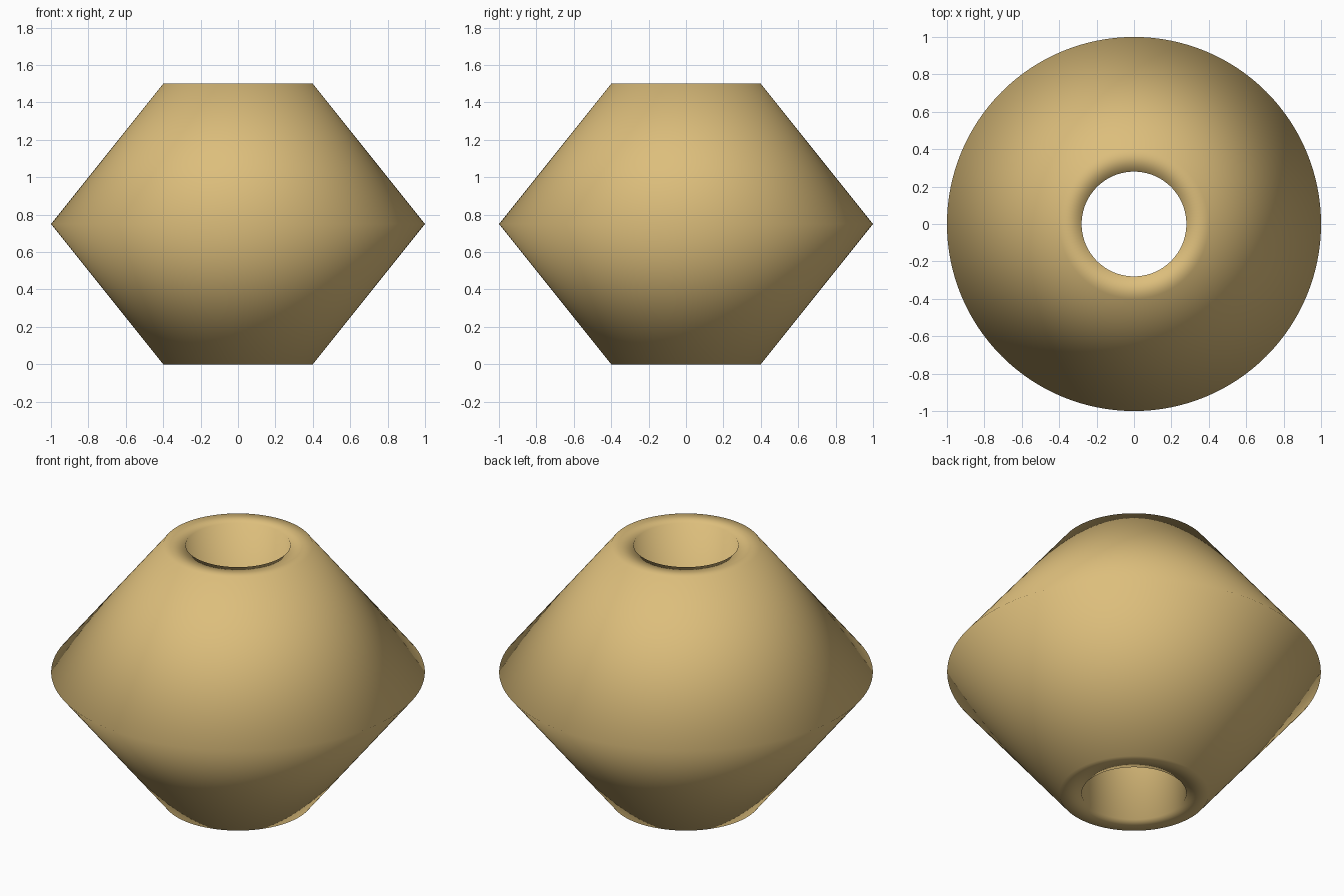
import bpy
import bmesh
import math

if "Cube" in bpy.data.objects:
    bpy.data.objects.remove(bpy.data.objects["Cube"], do_unlink=True)

HEIGHT, WAIST, RIM, HOLE = 1.5, 1.0, 0.4, 0.28
SEGMENTS = 128

# Warm tan colour for the whole bead
tan = bpy.data.materials.new("warm_tan")
tan.use_nodes = True
colour = (0.72, 0.515, 0.2, 1.0)
tan.diffuse_color = colour
tan.node_tree.nodes["Principled BSDF"].inputs["Base Color"].default_value = colour

# Closed half-section: bore, flat rims and the two cones meeting at the waist
profile = [(HOLE, 0), (RIM, 0), (WAIST, HEIGHT / 2), (RIM, HEIGHT), (HOLE, HEIGHT)]

bm = bmesh.new()
verts = [bm.verts.new((r, 0, z)) for r, z in profile]
edges = [bm.edges.new((v, verts[(i + 1) % len(verts)])) for i, v in enumerate(verts)]
bmesh.ops.spin(bm, geom=verts + edges, cent=(0, 0, 0), axis=(0, 0, 1),
               angle=math.tau, steps=SEGMENTS, use_merge=False)
bmesh.ops.remove_doubles(bm, verts=bm.verts, dist=0.0001)
bmesh.ops.recalc_face_normals(bm, faces=bm.faces)

# Shading runs smoothly over the waist and rims
for face in bm.faces:
    face.smooth = True

mesh = bpy.data.meshes.new("bicone_bead")
bm.to_mesh(mesh)
bm.free()
mesh.materials.append(tan)
bead = bpy.data.objects.new("bicone_bead", mesh)
bpy.context.collection.objects.link(bead)
